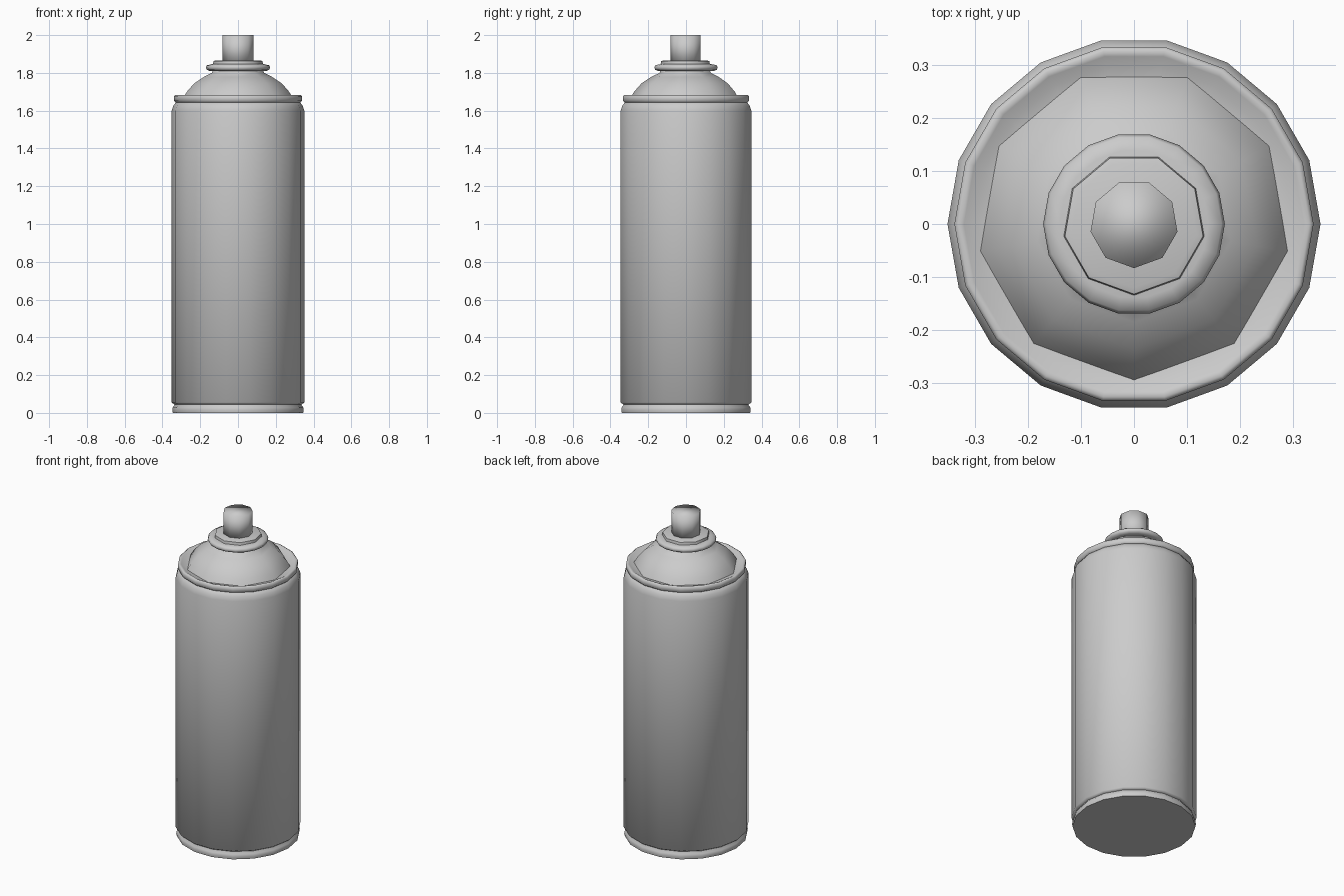
import bpy, bmesh
from math import cos, sin, tau, radians

cube = bpy.data.objects.get("Cube")
if cube:
    bpy.data.objects.remove(cube)

grey = bpy.data.materials.new("light grey metal")
grey.use_nodes = True
colour = (0.6, 0.6, 0.6, 1)
grey.diffuse_color = colour
grey.node_tree.nodes["Principled BSDF"].inputs["Base Color"].default_value = colour


def lathe(name, profile, sides, start=0, angle=60):
    """Revolve (radius, height) points into a closed, smooth-shaded solid."""
    bm = bmesh.new()
    rings = []
    for r, z in profile:
        turns = [radians(start) + tau * i / sides for i in range(sides)]
        rings.append([bm.verts.new((r * cos(a), r * sin(a), z)) for a in turns])
    for low, high in zip(rings, rings[1:]):
        for i in range(sides):
            j = (i + 1) % sides
            bm.faces.new((low[i], low[j], high[j], high[i]))
    bm.faces.new(rings[0][::-1])
    bm.faces.new(rings[-1])
    mesh = bpy.data.meshes.new(name)
    bm.to_mesh(mesh)
    bm.free()
    mesh.materials.append(grey)
    obj = bpy.data.objects.new(name, mesh)
    bpy.context.collection.objects.link(obj)
    bpy.ops.object.select_all(action='DESELECT')
    obj.select_set(True)
    bpy.context.view_layer.objects.active = obj
    bpy.ops.object.shade_smooth_by_angle(angle=radians(angle))
    return obj


# Rolled foot ring
lathe("foot_ring", [(0.345, 0), (0.348, 0.015), (0.345, 0.03), (0.335, 0.042),
                    (0.335, 0.06)], 18)

# Main can with tapered shoulder
lathe("can_body", [(0.338, 0.045), (0.351, 0.055), (0.351, 1.60), (0.343, 1.625),
                   (0.325, 1.65)], 18)

# Rolled top rim with a shallow dished inside
lathe("top_rim", [(0.325, 1.64), (0.338, 1.652), (0.338, 1.678), (0.33, 1.683),
                  (0.32, 1.68), (0.30, 1.668), (0.25, 1.665)], 18)

# Nine-sided shoulder dome
lathe("dome", [(0.295, 1.665), (0.275, 1.70), (0.235, 1.745), (0.185, 1.778),
               (0.14, 1.80), (0.132, 1.82)], 9, -90)

# Valve collar and the step above it
lathe("valve_collar", [(0.15, 1.81), (0.165, 1.816), (0.171, 1.828), (0.165, 1.84),
                       (0.14, 1.846)], 18)
lathe("valve_step", [(0.135, 1.84), (0.132, 1.862), (0.12, 1.866)], 9, -90)

# Spray nozzle, softly shaded across its top edge
lathe("nozzle", [(0.083, 1.85), (0.083, 2.0)], 9, -90, 120)
